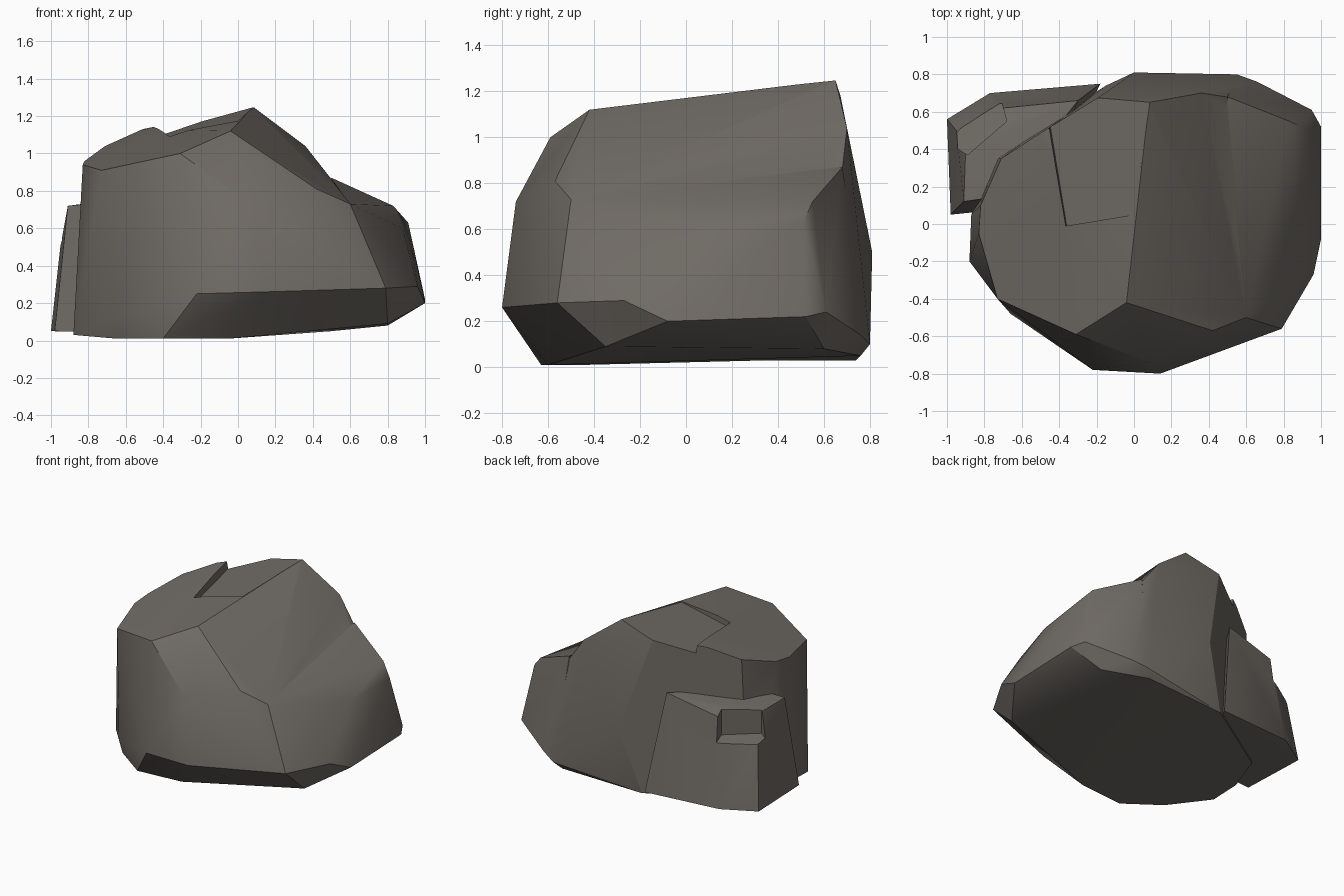
import bpy
import bmesh
import math

default_cube = bpy.data.objects.get("Cube")
if default_cube:
    bpy.data.objects.remove(default_cube, do_unlink=True)

stone = bpy.data.materials.new("warm dark grey stone")
stone.use_nodes = True
stone_colour = (0.16, 0.145, 0.128, 1)
stone.diffuse_color = stone_colour
shader = stone.node_tree.nodes["Principled BSDF"]
shader.inputs["Base Color"].default_value = stone_colour
shader.inputs["Roughness"].default_value = 0.9


def chunk(name, corners):
    """A faceted block of stone wrapped tightly around its corners."""
    bm = bmesh.new()
    for corner in corners:
        bm.verts.new(corner)
    result = bmesh.ops.convex_hull(bm, input=bm.verts)
    loose = set(result["geom_interior"]) | set(result["geom_unused"])
    bmesh.ops.delete(bm, geom=[v for v in loose if isinstance(v, bmesh.types.BMVert)], context="VERTS")
    bmesh.ops.dissolve_limit(bm, angle_limit=math.radians(3), verts=bm.verts, edges=bm.edges)
    bmesh.ops.recalc_face_normals(bm, faces=bm.faces)
    mesh = bpy.data.meshes.new(name)
    bm.to_mesh(mesh)
    bm.free()
    mesh.materials.append(stone)
    obj = bpy.data.objects.new(name, mesh)
    bpy.context.collection.objects.link(obj)
    return obj


def combine(target, other, operation):
    """Apply a boolean and remove the helper block."""
    bpy.context.view_layer.objects.active = target
    modifier = target.modifiers.new(operation.lower(), "BOOLEAN")
    modifier.operation = operation
    modifier.solver = "EXACT"
    modifier.object = other
    other.hide_render = True
    bpy.ops.object.modifier_apply(modifier=modifier.name)
    bpy.data.objects.remove(other, do_unlink=True)


# Rim of the sloping top, running from the peak around the left-hand side
crown = [(.08, .65, 1.25), (-.2, .67, 1.19), (-.51, .48, 1.13), (-.71, .35, 1.04),
         (-.82, .1, .96), (-.83, -.05, .94), (-.73, -.4, .91), (-.31, -.59, 1),
         (-.04, -.42, 1.12), (0, .05, 1.18)]

# Shoulder points where the steep front and back walls break
shoulder = [(.08, -.74, .72), (.42, -.57, .81), (.6, -.5, .73), (.36, .7, 1.04)]

# Widest ring, just above the undercut
waist = [(-.22, -.78, .25), (.14, -.8, .26), (.79, -.56, .28), (.96, -.27, .29),
         (1, -.08, .2), (1, .52, .22), (.95, .61, .24), (.66, .76, .14),
         (.55, .8, .1), (0, .81, .5), (-.66, -.48, .12)]

# Underside outline
base = [(-.88, -.2, .03), (-.65, -.45, .01), (-.4, -.63, .01), (-.05, -.6, .01),
        (.3, -.45, .06), (.8, -.35, .09), (.8, .6, .08), (.5, .76, .05),
        (-.15, .74, .03), (-.76, .35, .03), (-.87, .05, .03)]

boulder = chunk("boulder", crown + shoulder + waist + base)

# Rounded lump bulging from the side below the long slope
side_top = [(.5, .68, .87), (.83, .55, .72), (.91, .51, .63), (.88, .1, .6)]
side_lump = chunk("side_lump", side_top + shoulder[1:3] + waist[2:9] + base[5:8])
combine(boulder, side_lump, "UNION")

# Lower ledge leaning on the rear corner
ledge_top = [(-.3, .66, .8), (-.7, .62, .71), (-.9, .4, .71), (-.91, .12, .72), (-.7, .15, .74)]
ledge_foot = [(-.98, .05, .05), (-1, .56, .05), (-.77, .7, .06), (-.18, .75, .05),
              (-.5, .1, .04), (-.95, .5, .5)]
rear_ledge = chunk("rear_ledge", ledge_top + ledge_foot)
combine(boulder, rear_ledge, "UNION")

# Small chip broken from the ledge corner
chip_floor = [(-.68, .55, .54), (-.89, .37, .54), (-1.1, .5, .5), (-.75, .8, .5)]
chip = chunk("ledge_chip", chip_floor + [(x, y, z + .4) for x, y, z in chip_floor])
combine(boulder, chip, "DIFFERENCE")

# Shallow flake split away from the top
flake_floor = [(0, .05, 1.171), (.1, .76, 1.262), (-.2, .78, 1.19),
               (-.46, .6, 1.09), (-.36, -.01, 1.05)]
flake = chunk("top_flake", flake_floor + [(x * 1.1, y, z + .3) for x, y, z in flake_floor])
combine(boulder, flake, "DIFFERENCE")

# Soft facets with crisp breaks between them
bpy.ops.object.select_all(action="DESELECT")
boulder.select_set(True)
bpy.context.view_layer.objects.active = boulder
bpy.ops.object.shade_smooth_by_angle(angle=math.radians(28))
